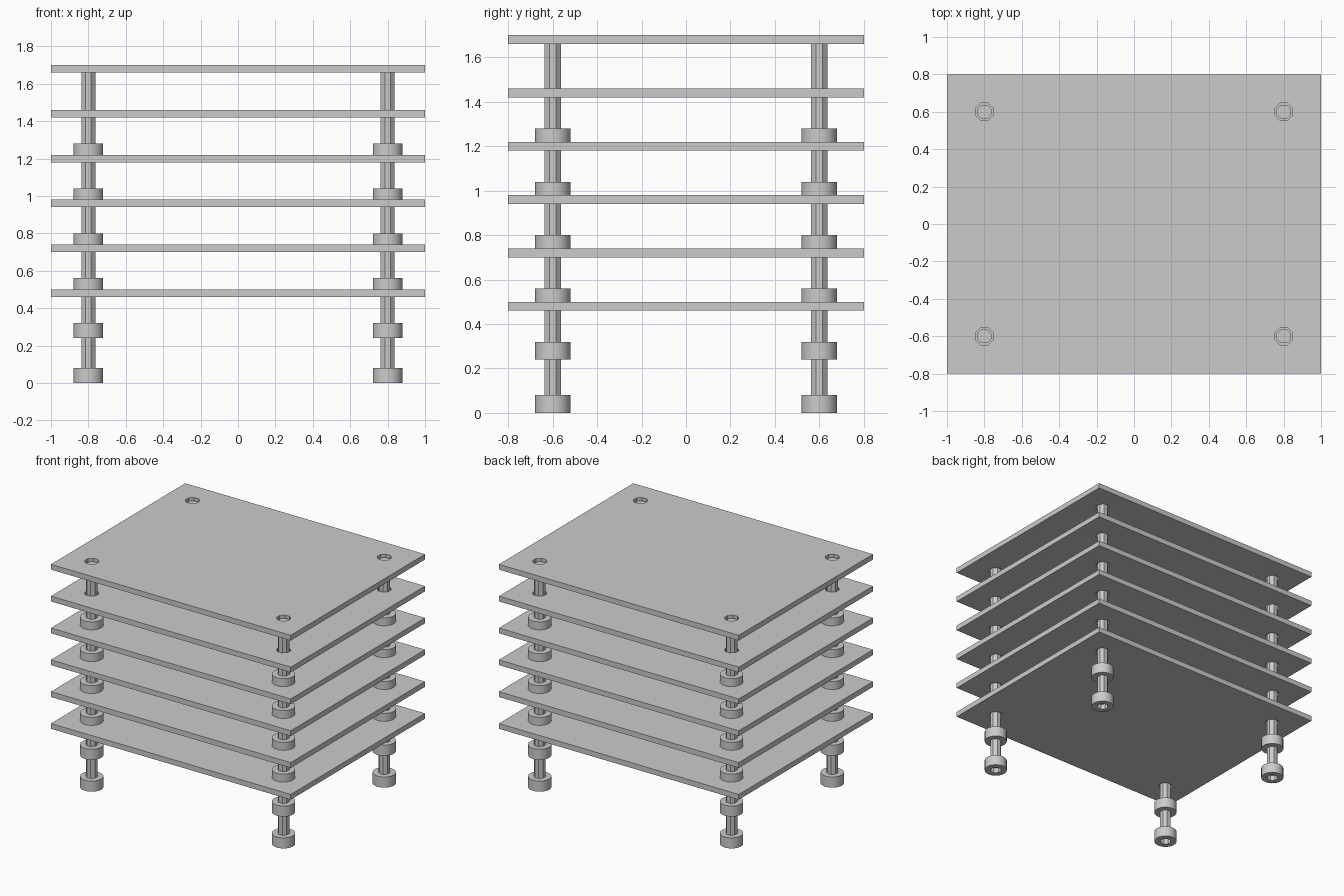
import bpy
import bmesh
import math
from mathutils import Vector

cube = bpy.data.objects.get("Cube")
if cube:
    bpy.data.objects.remove(cube, do_unlink=True)

LEVELS = 6
PITCH = 0.24
CORNERS = [(x, y) for x in (-0.8, 0.8) for y in (-0.6, 0.6)]

grey = bpy.data.materials.new("plain_grey")
grey.use_nodes = True
grey.diffuse_color = (0.6, 0.6, 0.6, 1)
grey.node_tree.nodes["Principled BSDF"].inputs["Base Color"].default_value = (0.6, 0.6, 0.6, 1)


def circle(radius, sides, centre=(0, 0)):
    """Regular polygon with flat sides facing the axes."""
    angles = [math.tau * (i + 0.5) / sides for i in range(sides)]
    return [(centre[0] + radius * math.cos(a), centre[1] + radius * math.sin(a)) for a in angles]


def slab_mesh(name, loops, height):
    """Extrude an outline, with any further loops cut as holes."""
    bm = bmesh.new()
    edges = []
    for loop in loops:
        verts = [bm.verts.new((x, y, 0)) for x, y in loop]
        edges += [bm.edges.new((v, verts[i - 1])) for i, v in enumerate(verts)]
    bmesh.ops.triangle_fill(bm, edges=edges, use_beauty=True, use_dissolve=False)
    out = bmesh.ops.extrude_face_region(bm, geom=bm.faces[:], use_keep_orig=True)
    top = [g for g in out["geom"] if isinstance(g, bmesh.types.BMVert)]
    bmesh.ops.translate(bm, verts=top, vec=Vector((0, 0, height)))
    bmesh.ops.recalc_face_normals(bm, faces=bm.faces[:])
    mesh = bpy.data.meshes.new(name)
    bm.to_mesh(mesh)
    bm.free()
    mesh.materials.append(grey)
    return mesh


def place(name, mesh, location):
    obj = bpy.data.objects.new(name, mesh)
    obj.location = location
    bpy.context.collection.objects.link(obj)
    return obj


# Shelves with a clearance hole at each post
outline = [(-1, -0.8), (1, -0.8), (1, 0.8), (-1, 0.8)]
shelf = slab_mesh("shelf", [outline] + [circle(0.05, 8, c) for c in CORNERS], 0.04)
for level in range(LEVELS):
    place(f"shelf_{level + 1}", shelf, (0, 0, 0.46 + PITCH * level))

# Octagonal posts, recessed in the feet and in the top shelf
post = slab_mesh("post", [circle(0.04, 8)], 1.64)
collar = slab_mesh("collar", [circle(0.08, 24), circle(0.04, 8)], 0.08)
collars = []
for n, (x, y) in enumerate(CORNERS):
    place(f"post_{n + 1}", post, (x, y, 0.04))
    # Round collars up each post, the lowest being the foot
    for level in range(LEVELS):
        part = "foot" if level == 0 else f"collar_{level}"
        collars.append(place(f"{part}_post_{n + 1}", collar, (x, y, PITCH * level)))

# Smooth the round collar walls, keeping rims and socket corners sharp
bpy.ops.object.select_all(action="DESELECT")
collars[0].select_set(True)
bpy.context.view_layer.objects.active = collars[0]
bpy.ops.object.shade_smooth_by_angle(angle=math.radians(30))
